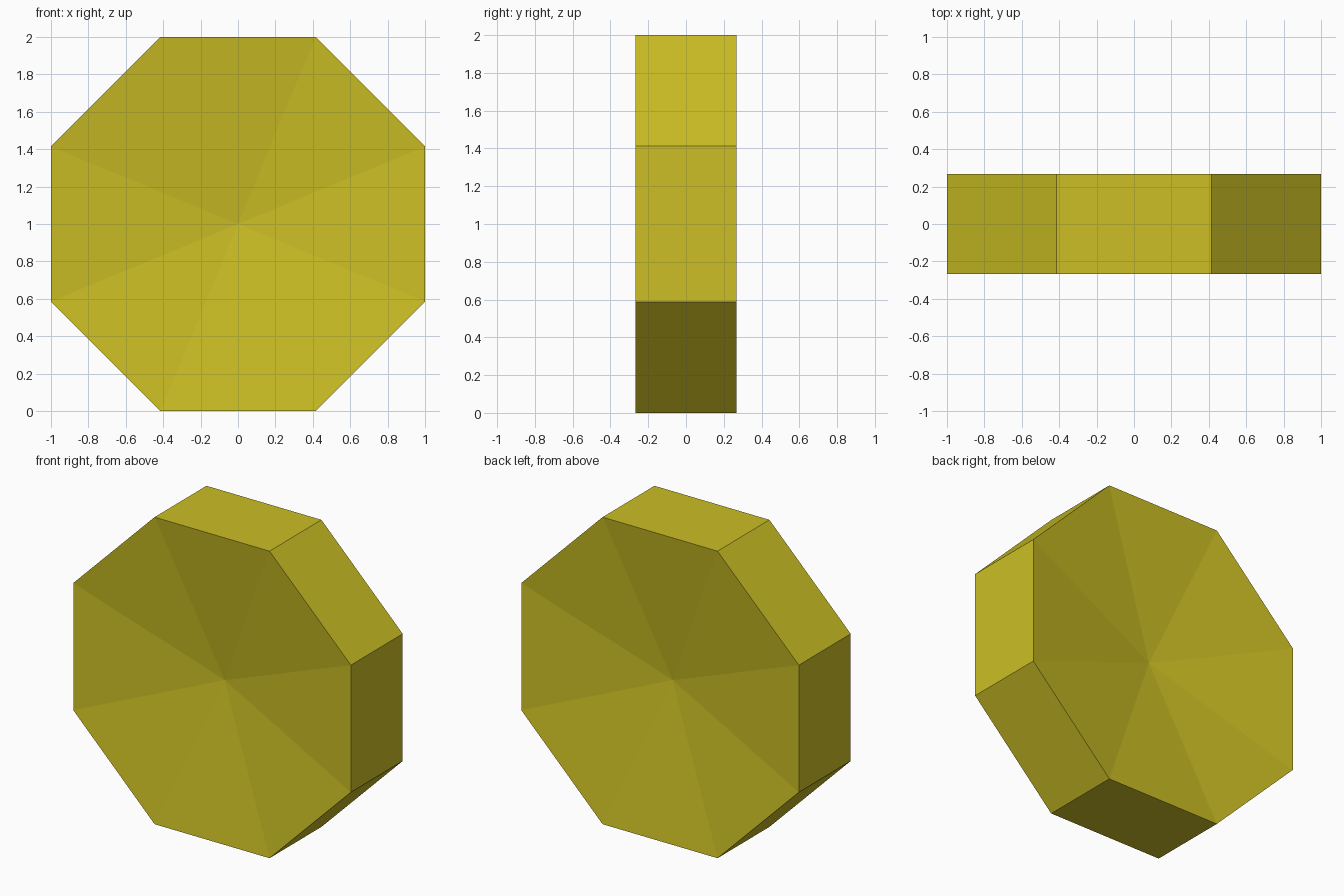
import bpy, bmesh, math
from mathutils import Matrix

if "Cube" in bpy.data.objects:
    bpy.data.objects.remove(bpy.data.objects["Cube"])

HALF_DEPTH = 0.267   # half thickness along y
DISH = 0.13          # how far each face centre is sunk
RADIUS = 1 / math.cos(math.pi / 8)

yellow = bpy.data.materials.new("mustard yellow")
yellow.diffuse_color = (0.604, 0.521, 0.018, 1)
yellow.use_nodes = True
yellow.node_tree.nodes["Principled BSDF"].inputs["Base Color"].default_value = yellow.diffuse_color

# Octagonal block lying along y, flat side down
bm = bmesh.new()
bmesh.ops.create_cone(bm, cap_ends=True, segments=8, radius1=RADIUS,
                      radius2=RADIUS, depth=2 * HALF_DEPTH)
angle = math.atan2(bm.verts[:][0].co.y, bm.verts[:][0].co.x)
bmesh.ops.transform(bm, verts=bm.verts,
                    matrix=Matrix.Translation((0, 0, 1))
                    @ Matrix.Rotation(math.pi / 2, 4, 'X')
                    @ Matrix.Rotation(math.pi / 8 - angle, 4, 'Z'))

# Front and back faces sink to a shallow point in the middle
for cap in [f for f in bm.faces if len(f.verts) == 8]:
    side = math.copysign(1, cap.calc_center_median().y)
    centre = bmesh.ops.poke(bm, faces=[cap])["verts"][0]
    centre.co = (0, side * (HALF_DEPTH - DISH), 1)
bmesh.ops.recalc_face_normals(bm, faces=bm.faces)

mesh = bpy.data.meshes.new("octagonal_block")
bm.to_mesh(mesh)
bm.free()
mesh.materials.append(yellow)
block = bpy.data.objects.new("octagonal_block", mesh)
bpy.context.collection.objects.link(block)
